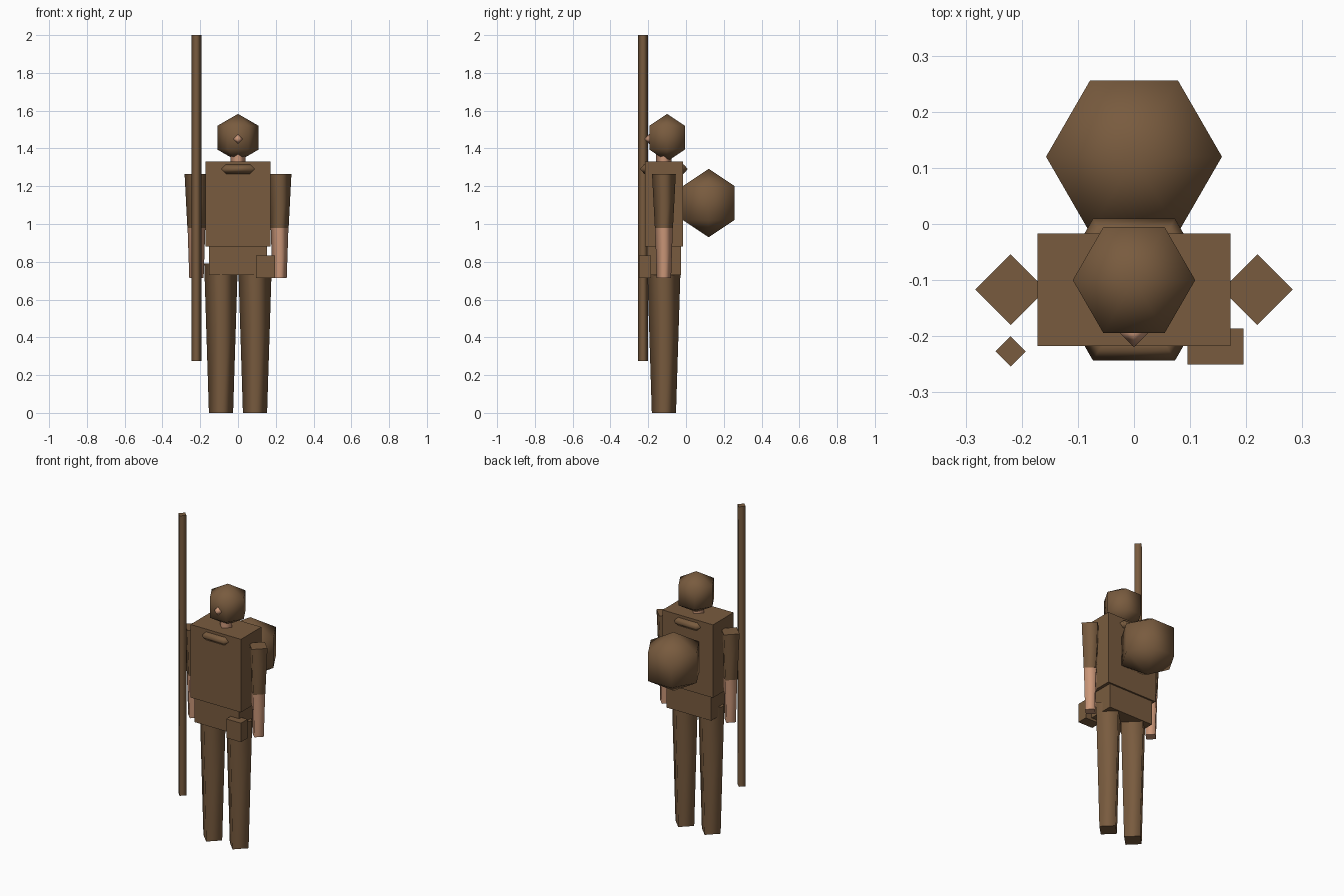
import bpy
import bmesh
from math import cos, sin, pi
from mathutils import Vector

cube = bpy.data.objects.get("Cube")
if cube:
    bpy.data.objects.remove(cube, do_unlink=True)


def make_material(name, rgb):
    mat = bpy.data.materials.new(name)
    mat.use_nodes = True
    colour = (*rgb, 1.0)
    mat.diffuse_color = colour
    mat.node_tree.nodes["Principled BSDF"].inputs["Base Color"].default_value = colour
    return mat


BROWN = make_material("brown cloth", (0.19, 0.105, 0.049))
SKIN = make_material("skin", (0.60, 0.31, 0.19))


def finish(name, bm, mat):
    bmesh.ops.recalc_face_normals(bm, faces=bm.faces)
    mesh = bpy.data.meshes.new(name)
    bm.to_mesh(mesh)
    bm.free()
    mesh.materials.append(mat)
    obj = bpy.data.objects.new(name, mesh)
    bpy.context.collection.objects.link(obj)
    return obj


def box(name, x, y, z, mat):
    """Box from its (min, max) range on each axis."""
    bm = bmesh.new()
    bmesh.ops.create_cube(bm, size=1)
    for v in bm.verts:
        v.co = Vector([lo + (c + 0.5) * (hi - lo) for c, (lo, hi) in zip(v.co, (x, y, z))])
    return finish(name, bm, mat)


def turned(name, centre, profile, sides, mat):
    """Smooth stack of polygon rings (radius, z); zero radius makes a pole, open ends get flat caps."""
    bm = bmesh.new()
    rings = []
    for r, z in profile:
        count = sides if r > 0 else 1
        rings.append([bm.verts.new((centre[0] + r * cos(2 * pi * i / sides),
                                    centre[1] + r * sin(2 * pi * i / sides), z))
                      for i in range(count)])
    for low, high in zip(rings, rings[1:]):
        for i in range(sides):
            j = (i + 1) % sides
            corners = [low[i % len(low)], low[j % len(low)],
                       high[j % len(high)], high[i % len(high)]]
            bm.faces.new(list(dict.fromkeys(corners))).smooth = True
    for ring in (rings[0], rings[-1]):
        if len(ring) > 1:
            bm.faces.new(ring).smooth = False
    return finish(name, bm, mat)


def ball(name, centre, radius, sides, bands, mat):
    profile = [(radius * sin(pi * k / bands) if 0 < k < bands else 0,
                centre[2] - radius * cos(pi * k / bands)) for k in range(bands + 1)]
    return turned(name, centre, profile, sides, mat)


def ring_roll(name, centre, major, minor, sides, section, mat):
    """Faceted torus lying flat."""
    bm = bmesh.new()
    loops = []
    for i in range(sides):
        a = 2 * pi * i / sides
        loop = []
        for k in range(section):
            b = 2 * pi * k / section
            r = major + minor * cos(b)
            loop.append(bm.verts.new((centre[0] + r * cos(a), centre[1] + r * sin(a),
                                      centre[2] + minor * sin(b))))
        loops.append(loop)
    for i in range(sides):
        here, there = loops[i], loops[(i + 1) % sides]
        for k in range(section):
            m = (k + 1) % section
            bm.faces.new((here[k], there[k], there[m], here[m])).smooth = True
    return finish(name, bm, mat)


BODY_Y = -0.117

# Body
box("torso", (-0.172, 0.172), (-0.217, -0.017), (0.88, 1.33), BROWN)
box("pelvis", (-0.153, 0.153), (-0.207, -0.027), (0.73, 0.88), BROWN)
ring_roll("collar", (0, BODY_Y, 1.291), 0.121, 0.025, 6, 4, BROWN)

# Head
turned("neck", (0, BODY_Y), [(0.041, 1.30), (0.041, 1.40)], 4, SKIN)
ball("head", (0, -0.10, 1.457), 0.126, 6, 3, BROWN)
ball("nose", (0, -0.191, 1.45), 0.029, 4, 2, SKIN)

# Limbs
for side, s in (("left", 1), ("right", -1)):
    turned(side + "_leg", (s * 0.09, BODY_Y), [(0.064, 0), (0.089, 0.79)], 4, BROWN)
    turned(side + "_sleeve", (s * 0.22, BODY_Y), [(0.048, 0.98), (0.063, 1.266)], 4, BROWN)
    turned(side + "_forearm", (s * 0.22, BODY_Y), [(0.038, 0.715), (0.047, 0.98)], 4, SKIN)

# Gear
ball("backpack", (0, 0.12, 1.111), 0.181, 6, 3, BROWN)
box("belt_pouch", (0.095, 0.195), (-0.25, -0.186), (0.715, 0.832), BROWN)
turned("staff", (-0.22, -0.227), [(0.027, 0.275), (0.027, 2.0)], 4, BROWN)
